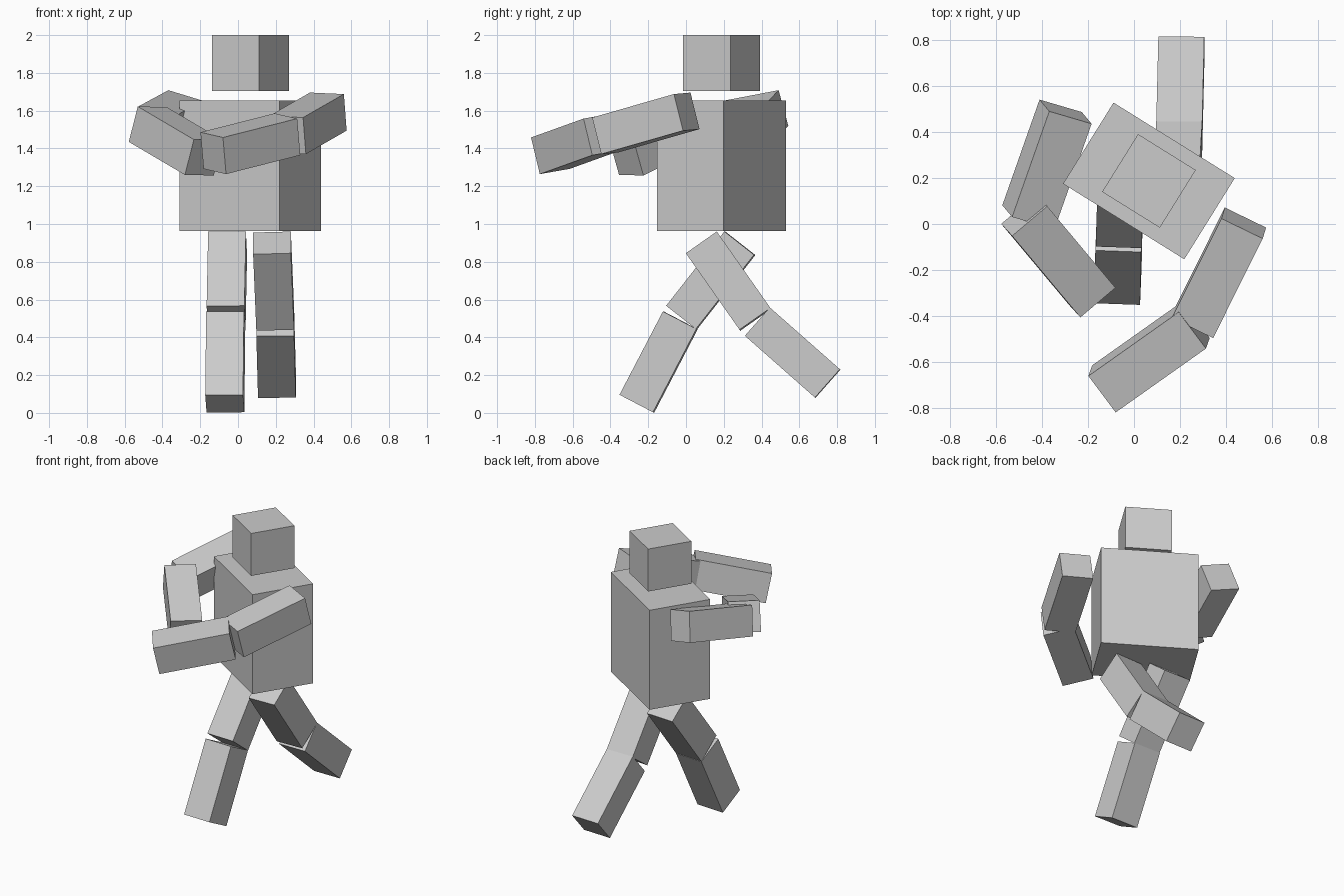
import bpy
from math import radians
from mathutils import Vector, Matrix

if "Cube" in bpy.data.objects:
    bpy.data.objects.remove(bpy.data.objects["Cube"])

LIMB = 0.2                      # square limb thickness
TURN = radians(-31.9)           # twist of the upper body


def block(name, matrix, size):
    """Cube scaled to size and placed by a matrix."""
    bpy.ops.mesh.primitive_cube_add(size=1)
    ob = bpy.context.object
    ob.name = name
    ob.data.transform(Matrix.Diagonal((*size, 1)))
    ob.matrix_world = matrix
    return ob


def limb(name, start, end, side):
    """Square bar between two end centres; side gives the roll."""
    a, b = Vector(start), Vector(end)
    z = (b - a).normalized()
    s = Vector(side)
    x = (s - z * s.dot(z)).normalized()
    y = z.cross(x)
    m = Matrix((x, y, z)).transposed().to_4x4()
    m.translation = (a + b) / 2
    return block(name, m, (LIMB, LIMB, (b - a).length))


# torso and head share the same twist
for name, z0, z1, w, d in (("torso", 0.963, 1.655, 0.622, 0.416),
                           ("head", 1.705, 2.0, 0.296, 0.296)):
    m = Matrix.Translation((0.065, 0.1875, (z0 + z1) / 2)) @ Matrix.Rotation(TURN, 4, 'Z')
    block(name, m, (w, d, z1 - z0))

# arms: elbow hinge axis is shared by both halves of each arm
hinge_l = (-0.044, 0.048, -0.19)
hinge_r = (0.012, 0.042, -0.188)
limb("upper_arm_left", (-0.298, 0.489, 1.586), (-0.46, 0.029, 1.498), hinge_l)
limb("forearm_left", (-0.478, 0.039, 1.527), (-0.181, -0.316, 1.352), hinge_l)
limb("upper_arm_right", (0.478, 0.004, 1.595), (0.262, -0.429, 1.471), hinge_r)
limb("forearm_right", (0.262, -0.44, 1.475), (-0.131, -0.718, 1.375), hinge_r)

# striding legs
limb("thigh_right", (0.180, 0.083, 0.900), (0.197, 0.367, 0.495), (1, 0, 0))
limb("shin_right", (0.197, 0.379, 0.482), (0.206, 0.750, 0.155), (1, 0, 0))
limb("thigh_left", (-0.055, 0.285, 0.898), (-0.063, -0.023, 0.505), (1, -0.04, 0))
limb("shin_left", (-0.065, -0.030, 0.490), (-0.070, -0.260, 0.049), (1, -0.04, 0))
